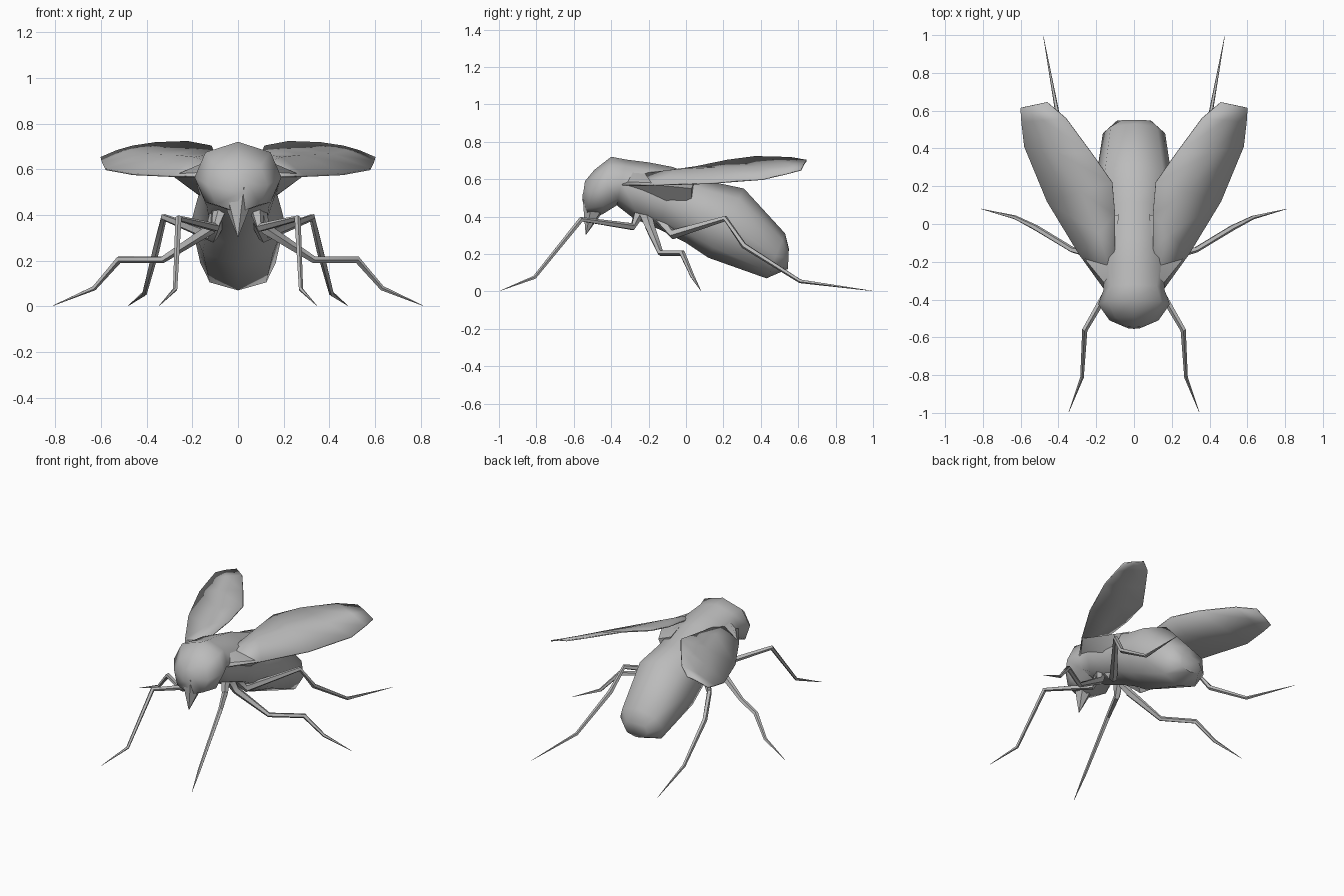
import bpy, bmesh, math
from mathutils import Vector

if "Cube" in bpy.data.objects:
    bpy.data.objects.remove(bpy.data.objects["Cube"])

grey = bpy.data.materials.new("plain grey")
grey.diffuse_color = (0.5, 0.5, 0.5, 1)
grey.use_nodes = True
grey.node_tree.nodes["Principled BSDF"].inputs["Base Color"].default_value = grey.diffuse_color


def finish(name, bm, angle=50):
    """Turn a bmesh into a smooth shaded object."""
    bmesh.ops.recalc_face_normals(bm, faces=bm.faces)
    mesh = bpy.data.meshes.new(name)
    bm.to_mesh(mesh)
    bm.free()
    obj = bpy.data.objects.new(name, mesh)
    bpy.context.collection.objects.link(obj)
    mesh.materials.append(grey)
    bpy.ops.object.select_all(action='DESELECT')
    obj.select_set(True)
    bpy.context.view_layer.objects.active = obj
    bpy.ops.object.shade_smooth_by_angle(angle=math.radians(angle))
    return obj


def loft(name, rings, angle=50):
    """Skin a list of equal point rings and cap both ends."""
    bm = bmesh.new()
    loops = [[bm.verts.new(p) for p in r] for r in rings]
    n = len(loops[0])
    for a, b in zip(loops, loops[1:]):
        for i in range(n):
            j = (i + 1) % n
            bm.faces.new((a[i], a[j], b[j], b[i]))
    bm.faces.new(loops[0])
    bm.faces.new(loops[-1])
    return finish(name, bm, angle)


def body_ring(top, bottom, w, n=8):
    """Ring leaning between a top and a bottom (y, z) point."""
    t, b = Vector((0, *top)), Vector((0, *bottom))
    mid, up = (t + b) / 2, (t - b) / 2
    pts = []
    for i in range(n):
        a = 2 * math.pi * i / n
        c, s = math.cos(a), math.sin(a)
        pts.append(mid + up * c + Vector((w * s * (1.06 if abs(c) > 0.1 else 1), 0, 0)))
    return pts


def tube(name, path, radii, n=5):
    """Tapered tube through path points, mitred at the joints."""
    pts = [Vector(p) for p in path]
    rings = []
    for i, p in enumerate(pts):
        d = (pts[min(i + 1, len(pts) - 1)] - pts[max(i - 1, 0)]).normalized()
        side = d.cross(Vector((0.3, 0, 1))).normalized()
        up = side.cross(d)
        rings.append([p + (side * math.cos(2 * math.pi * k / n)
                           + up * math.sin(2 * math.pi * k / n)) * radii[i] for k in range(n)])
    return loft(name, rings)


# Head, thorax and abdomen in one skin: top point, bottom point, half width
body = [
    ((-0.54, 0.59), (-0.555, 0.49), 0.04),
    ((-0.49, 0.65), (-0.53, 0.41), 0.13),
    ((-0.40, 0.72), (-0.45, 0.41), 0.19),
    ((-0.32, 0.705), (-0.37, 0.46), 0.16),
    ((-0.20, 0.69), (-0.28, 0.39), 0.18),
    ((-0.07, 0.665), (-0.14, 0.33), 0.17),
    ((0.12, 0.59), (0.00, 0.26), 0.19),
    ((0.31, 0.55), (0.12, 0.18), 0.205),
    ((0.53, 0.31), (0.43, 0.07), 0.165),
    ((0.55, 0.23), (0.545, 0.12), 0.09),
]
loft("body", [body_ring(*r) for r in body], 60)

# Pointed mouthpart
tube("mouthpart", [(0, -0.48, 0.50), (0, -0.505, 0.41), (0, -0.535, 0.305)],
     [0.08, 0.045, 0.002], 6)

# Legs: hip, upper joint, knee, shin joints, foot tip
legs = {
    "front_leg": [(0.08, -0.25, 0.42), (0.10, -0.285, 0.345), (0.26, -0.56, 0.385),
                  (0.275, -0.81, 0.075), (0.345, -0.995, 0.003)],
    "middle_leg": [(0.09, -0.22, 0.42), (0.12, -0.19, 0.34), (0.33, -0.135, 0.205),
                   (0.52, -0.02, 0.205), (0.63, 0.035, 0.08), (0.81, 0.08, 0.003)],
    "hind_leg": [(0.08, -0.14, 0.39), (0.11, -0.07, 0.305), (0.325, 0.21, 0.39),
                 (0.36, 0.31, 0.245), (0.41, 0.61, 0.055), (0.48, 0.995, 0.003)],
}
# Wing rows from root to tip: inner edge, crease, outer edge
wing = [
    [(0.10, -0.13, 0.64), (0.13, -0.22, 0.63), (0.16, -0.34, 0.57)],
    [(0.10, 0.05, 0.665), (0.19, -0.05, 0.65), (0.29, -0.16, 0.57)],
    [(0.115, 0.22, 0.70), (0.28, 0.17, 0.66), (0.46, 0.12, 0.578)],
    [(0.22, 0.37, 0.72), (0.41, 0.38, 0.665), (0.58, 0.41, 0.60)],
    [(0.36, 0.56, 0.715), (0.48, 0.55, 0.68), (0.595, 0.54, 0.63)],
    [(0.46, 0.645, 0.70), (0.53, 0.63, 0.68), (0.60, 0.615, 0.65)],
]
for sx, side in ((1, "left"), (-1, "right")):
    for name, path in legs.items():
        radii = [0.035, 0.026] + [0.016] * (len(path) - 4) + [0.011, 0.001]
        if len(path) == 5:
            radii = [0.03, 0.02, 0.015, 0.010, 0.001]
        tube(f"{name}_{side}", [(sx * x, y, z) for x, y, z in path], radii)

    # Thin wing sheet, folded down along the crease
    bm = bmesh.new()
    grid = [[bm.verts.new((sx * x, y, z)) for x, y, z in row] for row in wing]
    for a, b in zip(grid, grid[1:]):
        for i in range(2):
            bm.faces.new((a[i], a[i + 1], b[i + 1], b[i]))
    obj = finish(f"wing_{side}", bm, 60)
    solid = obj.modifiers.new("thickness", 'SOLIDIFY')
    solid.thickness = 0.008
    solid.offset = 0

    # Shoulder filling the gap between thorax and wing root
    loft(f"wing_root_{side}", [
        [(sx * 0.08, -0.33, 0.66), (sx * 0.15, -0.34, 0.57), (sx * 0.12, -0.30, 0.47)],
        [(sx * 0.10, -0.13, 0.64), (sx * 0.285, -0.165, 0.57), (sx * 0.16, -0.10, 0.48)],
        [(sx * 0.08, 0.05, 0.60), (sx * 0.19, 0.03, 0.55), (sx * 0.15, 0.03, 0.47)],
    ])
